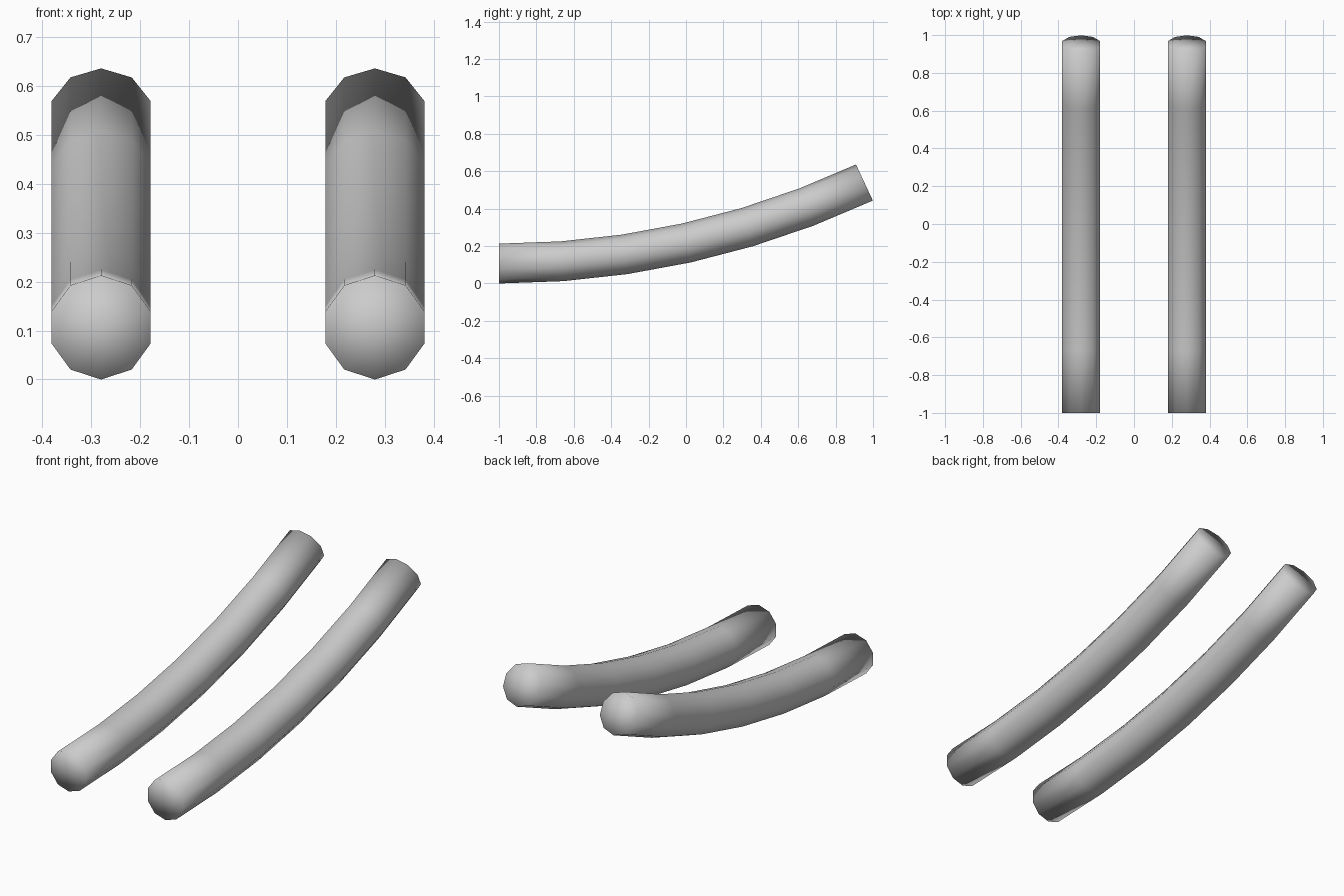
import bpy, bmesh
from math import radians, sin
from mathutils import Matrix, Vector

cube = bpy.data.objects.get("Cube")
if cube:
    bpy.data.objects.remove(cube)

# Tube dimensions
RADIUS = 0.1065
SIDES = 10
STEPS = 6
SWEEP = radians(25)
BEND = 1.954 / sin(SWEEP)
OFFSET = 0.28

grey = bpy.data.materials.new("plain grey")
grey.use_nodes = True
colour = (0.6, 0.6, 0.6, 1)
grey.diffuse_color = colour
grey.node_tree.nodes["Principled BSDF"].inputs["Base Color"].default_value = colour


def curved_bar(name, x):
    """Ten-sided bar swept along an arc that rises towards the back."""
    bm = bmesh.new()
    # Front ring, upright and facing -y
    place = Matrix.Translation((x, -1, RADIUS)) @ Matrix.Rotation(radians(90), 4, "X")
    bmesh.ops.create_circle(bm, segments=SIDES, radius=RADIUS, matrix=place)
    # Sweep the ring around a centre high above the front end
    bmesh.ops.spin(bm, geom=bm.verts[:] + bm.edges[:], cent=Vector((x, -1, RADIUS + BEND)),
                   axis=(1, 0, 0), angle=SWEEP, steps=STEPS)
    # Close both ends with triangle fans
    ends = [e for e in bm.edges if e.is_boundary]
    caps = bmesh.ops.holes_fill(bm, edges=ends, sides=SIDES)["faces"]
    bmesh.ops.poke(bm, faces=caps)
    bmesh.ops.recalc_face_normals(bm, faces=bm.faces)
    for face in bm.faces:
        face.smooth = True
    mesh = bpy.data.meshes.new(name)
    bm.to_mesh(mesh)
    bm.free()
    mesh.materials.append(grey)
    bpy.context.collection.objects.link(bpy.data.objects.new(name, mesh))


# Matching pair
curved_bar("left_bar", OFFSET)
curved_bar("right_bar", -OFFSET)
